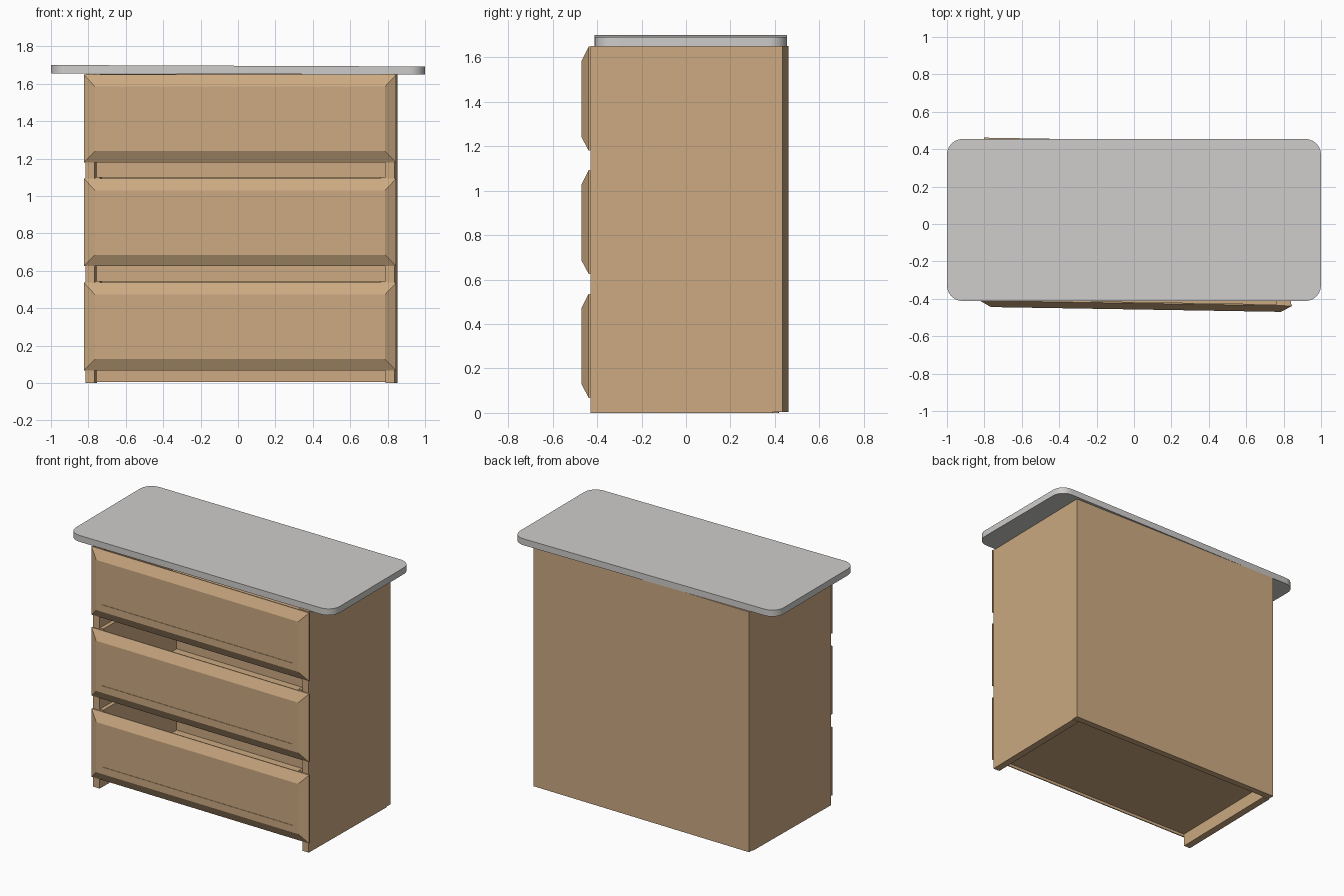
import bpy, bmesh, math
from mathutils import Matrix

if "Cube" in bpy.data.objects:
    bpy.data.objects.remove(bpy.data.objects["Cube"])


def material(name, color):
    m = bpy.data.materials.new(name)
    m.diffuse_color = (*color, 1)
    m.use_nodes = True
    m.node_tree.nodes["Principled BSDF"].inputs["Base Color"].default_value = m.diffuse_color
    return m


WOOD = material("light_wood", (0.60, 0.40, 0.22))
STONE = material("grey_stone", (0.62, 0.61, 0.60))

# The cabinet sits very slightly turned under the counter
TURN = Matrix.Translation((0.018, 0, 0)) @ Matrix.Rotation(-0.0165, 4, 'Z')


def finish(bm, name, mat, matrix):
    bmesh.ops.recalc_face_normals(bm, faces=bm.faces)
    mesh = bpy.data.meshes.new(name)
    bm.to_mesh(mesh)
    bm.free()
    mesh.materials.append(mat)
    ob = bpy.data.objects.new(name, mesh)
    ob.matrix_world = matrix
    bpy.context.scene.collection.objects.link(ob)
    return ob


def box_mesh(x0, x1, y0, y1, z0, z1):
    bm = bmesh.new()
    bmesh.ops.create_cube(bm, size=1)
    bmesh.ops.scale(bm, vec=(x1 - x0, y1 - y0, z1 - z0), verts=bm.verts)
    bmesh.ops.translate(bm, vec=((x0 + x1) / 2, (y0 + y1) / 2, (z0 + z1) / 2), verts=bm.verts)
    return bm


def board(name, *dims):
    return finish(box_mesh(*dims), name, WOOD, TURN)


def drawer_front(name, z):
    """Loft of rectangles: back, lip, raised frame and centre panel."""
    rings = [  # half width, y, bottom, top
        (0.835, -0.417, 0.0, 0.468),
        (0.835, -0.424, 0.0, 0.468),
        (0.775, -0.457, 0.06, 0.404),
        (0.732, -0.457, 0.108, 0.363),
        (0.732, -0.454, 0.108, 0.363),
    ]
    bm = bmesh.new()
    loops = [[bm.verts.new(p) for p in ((-w, y, z + a), (w, y, z + a), (w, y, z + b), (-w, y, z + b))]
             for w, y, a, b in rings]
    for lo, hi in zip(loops, loops[1:]):
        for i in range(4):
            j = (i + 1) % 4
            bm.faces.new((lo[i], lo[j], hi[j], hi[i]))
    bm.faces.new(loops[0])
    bm.faces.new(loops[-1])
    return finish(bm, name, WOOD, TURN)


# Cabinet shell
for side, s in (("left", -1), ("right", 1)):
    board(f"{side}_side_panel", *sorted((s * 0.778, s * 0.827)), -0.417, 0.404, 0.0, 1.652)
board("back_panel", -0.827, 0.827, 0.404, 0.448, 0.005, 1.652)

# Three drawers: bevelled front and open box
for n, z in enumerate((0.068, 0.625, 1.18), 1):
    top = min(z + 0.477, 1.652)
    drawer_front(f"drawer_front_{n}", z)
    for side, s in (("left", -1), ("right", 1)):
        board(f"drawer_{side}_side_{n}", *sorted((s * 0.75, s * 0.777)), -0.417, 0.385, z + 0.02, top)
    board(f"drawer_back_{n}", -0.75, 0.75, 0.36, 0.385, z + 0.02, top)
    board(f"drawer_floor_{n}", -0.75, 0.75, -0.417, 0.36, z + 0.02, z + 0.048)

# Countertop with rounded corners, tilted by a hair
bm = box_mesh(-1, 1, -0.412, 0.455, -0.022, 0.022)
corners = [e for e in bm.edges if abs(e.verts[0].co.z - e.verts[1].co.z) > 0.01]
bmesh.ops.bevel(bm, geom=corners, offset=0.085, segments=6, profile=0.5, affect='EDGES')
top = finish(bm, "countertop", STONE,
             Matrix.Translation((0, 0, 1.674)) @ Matrix.Rotation(0.004, 4, 'Y'))
bpy.context.view_layer.objects.active = top
top.select_set(True)
bpy.ops.object.shade_smooth_by_angle(angle=math.radians(30))
